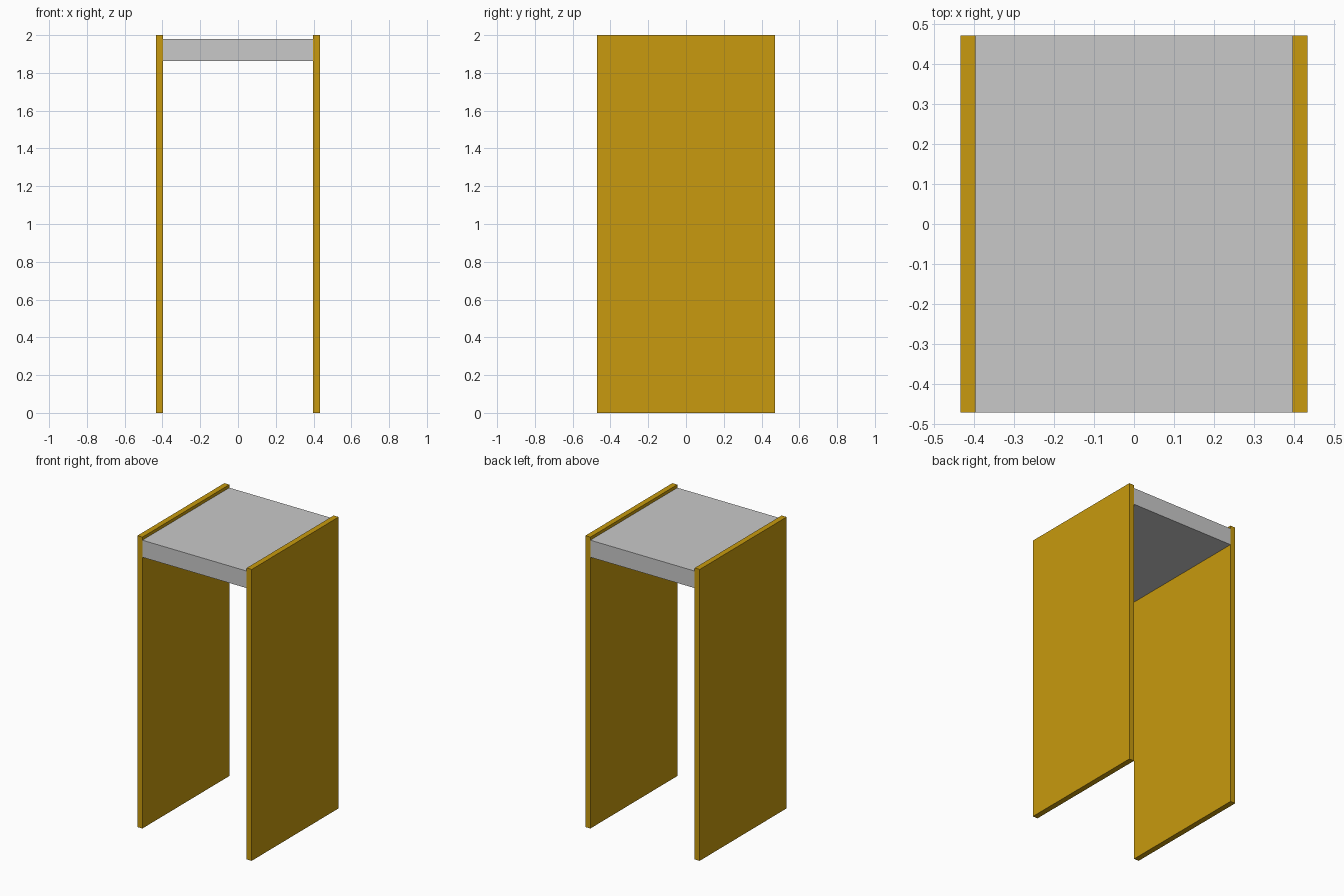
import bpy

if "Cube" in bpy.data.objects:
    bpy.data.objects.remove(bpy.data.objects["Cube"])


def material(name, rgb):
    m = bpy.data.materials.new(name)
    m.diffuse_color = (*rgb, 1.0)
    m.use_nodes = True
    m.node_tree.nodes["Principled BSDF"].inputs["Base Color"].default_value = m.diffuse_color
    return m


def box(name, lo, hi, mat):
    """Axis-aligned box between two corners."""
    bpy.ops.mesh.primitive_cube_add(size=1)
    ob = bpy.context.object
    ob.name = name
    ob.location = [(a + b) / 2 for a, b in zip(lo, hi)]
    ob.scale = [b - a for a, b in zip(lo, hi)]
    bpy.ops.object.transform_apply(location=True, rotation=False, scale=True)
    ob.data.materials.append(mat)
    return ob


ochre = material("ochre", (0.578, 0.323, 0.0044))
grey = material("light grey", (0.584, 0.584, 0.584))

OUTER, INNER, DEPTH = 0.434, 0.396, 0.4715

# Tall side panels
box("left_panel", (-OUTER, -DEPTH, 0), (-INNER, DEPTH, 2), ochre)
box("right_panel", (INNER, -DEPTH, 0), (OUTER, DEPTH, 2), ochre)

# Overhead slab between the panels
box("top_slab", (-INNER, -DEPTH, 1.862), (INNER, DEPTH, 1.979), grey)
